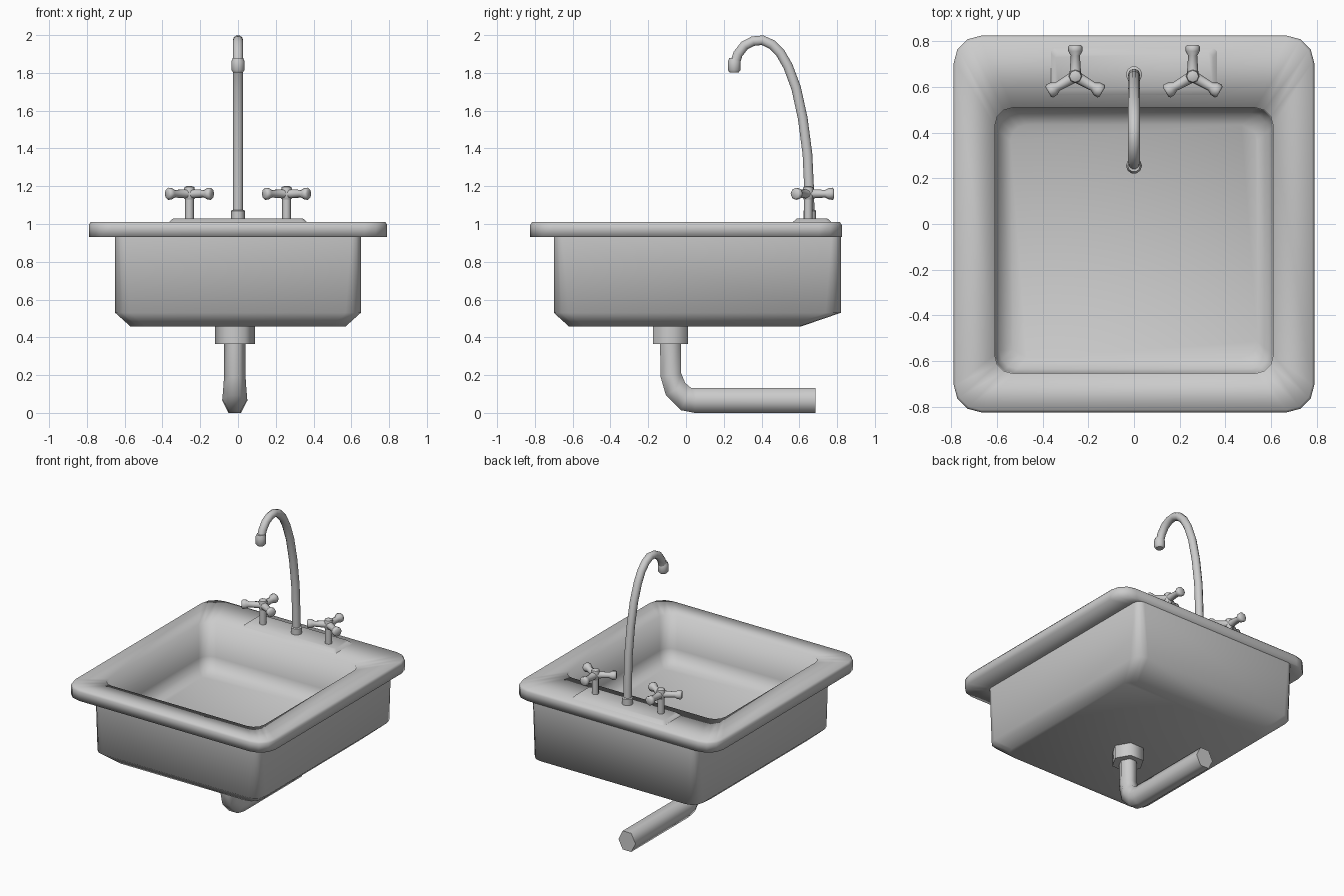
import bpy, bmesh, math
from mathutils import Vector

cube = bpy.data.objects.get("Cube")
if cube:
    bpy.data.objects.remove(cube, do_unlink=True)

steel = bpy.data.materials.new("brushed_steel_grey")
steel.use_nodes = True
GREY = (0.6, 0.6, 0.6, 1)
steel.diffuse_color = GREY
steel.node_tree.nodes["Principled BSDF"].inputs["Base Color"].default_value = GREY


def loft(name, rings, cap_start=True, cap_end=True, sharp=50):
    """Skin a list of equally long point rings into one smooth object."""
    bm = bmesh.new()
    loops = [[bm.verts.new(p) for p in ring] for ring in rings]
    n = len(loops[0])
    for a, b in zip(loops, loops[1:]):
        for i in range(n):
            j = (i + 1) % n
            bm.faces.new((a[i], a[j], b[j], b[i]))
    if cap_start:
        bm.faces.new(loops[0])
    if cap_end:
        bm.faces.new(loops[-1])
    bmesh.ops.recalc_face_normals(bm, faces=bm.faces)
    mesh = bpy.data.meshes.new(name)
    bm.to_mesh(mesh)
    bm.free()
    mesh.shade_smooth()
    mesh.set_sharp_from_angle(angle=math.radians(sharp))
    mesh.materials.append(steel)
    obj = bpy.data.objects.new(name, mesh)
    bpy.context.collection.objects.link(obj)


def rounded(half_x, y0, y1, r, z, seg=3):
    """Rounded rectangle, centred on x, at height z."""
    corners = ((half_x - r, y1 - r), (r - half_x, y1 - r),
               (r - half_x, y0 + r), (half_x - r, y0 + r))
    pts = []
    for k, (cx, cy) in enumerate(corners):
        for s in range(seg + 1):
            a = math.pi / 2 * (k + s / seg)
            pts.append((cx + r * math.cos(a), cy + r * math.sin(a), z))
    return pts


def sweep(name, path, radii, sides, axis=(1, 0, 0), width=1, sharp=50):
    """Tube of varying radius along a planar path; axis is the plane normal."""
    pts = [Vector(p) for p in path]
    side = Vector(axis)
    rings = []
    for i, p in enumerate(pts):
        tangent = Vector()
        if i > 0:
            tangent += (p - pts[i - 1]).normalized()
        if i < len(pts) - 1:
            tangent += (pts[i + 1] - p).normalized()
        other = tangent.normalized().cross(side)
        angles = [math.tau * k / sides for k in range(sides)]
        rings.append([p + radii[i] * (side * math.cos(a) * width + other * math.sin(a))
                      for a in angles])
    loft(name, rings, sharp=sharp)


def upright(name, x, y, profile, sides, sharp=50):
    """Turned vertical part from (radius, height) pairs."""
    sweep(name, [(x, y, z) for r, z in profile], [r for r, z in profile], sides, sharp=sharp)


# Rim with the shallow bowl sunk into it, shaded softly over the lip
loft("rim_and_bowl", [
    rounded(0.64, -0.69, 0.81, 0.07, 0.932),
    rounded(0.79, -0.825, 0.825, 0.12, 0.932),
    rounded(0.79, -0.825, 0.825, 0.12, 0.995),
    rounded(0.78, -0.815, 0.815, 0.11, 1.01),
    rounded(0.61, -0.655, 0.51, 0.08, 1.01),
    rounded(0.608, -0.653, 0.508, 0.08, 0.77),
    rounded(0.59, -0.635, 0.485, 0.08, 0.715),
    rounded(0.54, -0.585, 0.435, 0.07, 0.68),
], cap_start=False, sharp=100)

# Outer basin, with a longer slope under the back
loft("basin_shell", [
    rounded(0.65, -0.70, 0.82, 0.05, 0.935),
    rounded(0.65, -0.70, 0.82, 0.08, 0.53),
    rounded(0.57, -0.62, 0.61, 0.08, 0.458),
], cap_start=False, sharp=100)

# Raised plate under the taps
loft("tap_plate", [
    rounded(0.37, 0.56, 0.775, 0.02, 1.005),
    rounded(0.345, 0.585, 0.75, 0.02, 1.028),
], cap_start=False, sharp=100)

# Swan-neck spout
upright("spout_collar", 0, 0.655, [(0.036, 1.025), (0.036, 1.07), (0.029, 1.075)], 10)
neck = [(0.655, 1.05), (0.651, 1.2), (0.643, 1.37), (0.618, 1.56), (0.583, 1.72),
        (0.54, 1.835), (0.5, 1.905), (0.455, 1.95), (0.405, 1.973), (0.355, 1.968),
        (0.31, 1.945), (0.275, 1.9), (0.257, 1.845)]
sweep("spout_neck", [(0, y, z) for y, z in neck], [0.027] * len(neck), 10)
upright("spout_nozzle", 0, 0.255,
        [(0.027, 1.88), (0.035, 1.86), (0.035, 1.815), (0.026, 1.803)], 10)

# Two three-armed tap handles
arm_profile = [(0.026, 0.0), (0.024, 0.03), (0.02, 0.09), (0.031, 0.11),
               (0.032, 0.13), (0.024, 0.137)]
for label, x in (("left", 0.257), ("right", -0.257)):
    y = 0.647
    upright(label + "_tap_stem", x, y, [(0.023, 1.02), (0.023, 1.15)], 8)
    upright(label + "_tap_hub", x, y,
            [(0.024, 1.13), (0.03, 1.145), (0.03, 1.175), (0.026, 1.195), (0.014, 1.2)], 8)
    for k in range(3):
        a = math.radians(90 + 120 * k)
        sweep(f"{label}_tap_arm_{k + 1}",
              [(x + d * math.cos(a), y + d * math.sin(a), 1.16) for r, d in arm_profile],
              [r for r, d in arm_profile], 8, axis=(0, 0, 1))

# Six-sided drain collar and waste pipe
DRAIN_X, DRAIN_Y = -0.017, -0.082
upright("drain_collar", DRAIN_X, DRAIN_Y, [(0.106, 0.47), (0.106, 0.365)], 6, sharp=65)
bend = [(DRAIN_Y, 0.38), (-0.08, 0.2), (-0.055, 0.125), (0.0, 0.073),
        (0.05, 0.066), (0.685, 0.066)]
sweep("waste_pipe", [(DRAIN_X, y, z) for y, z in bend],
      [0.064, 0.064, 0.07, 0.075, 0.076, 0.076], 6, width=0.88, sharp=65)
